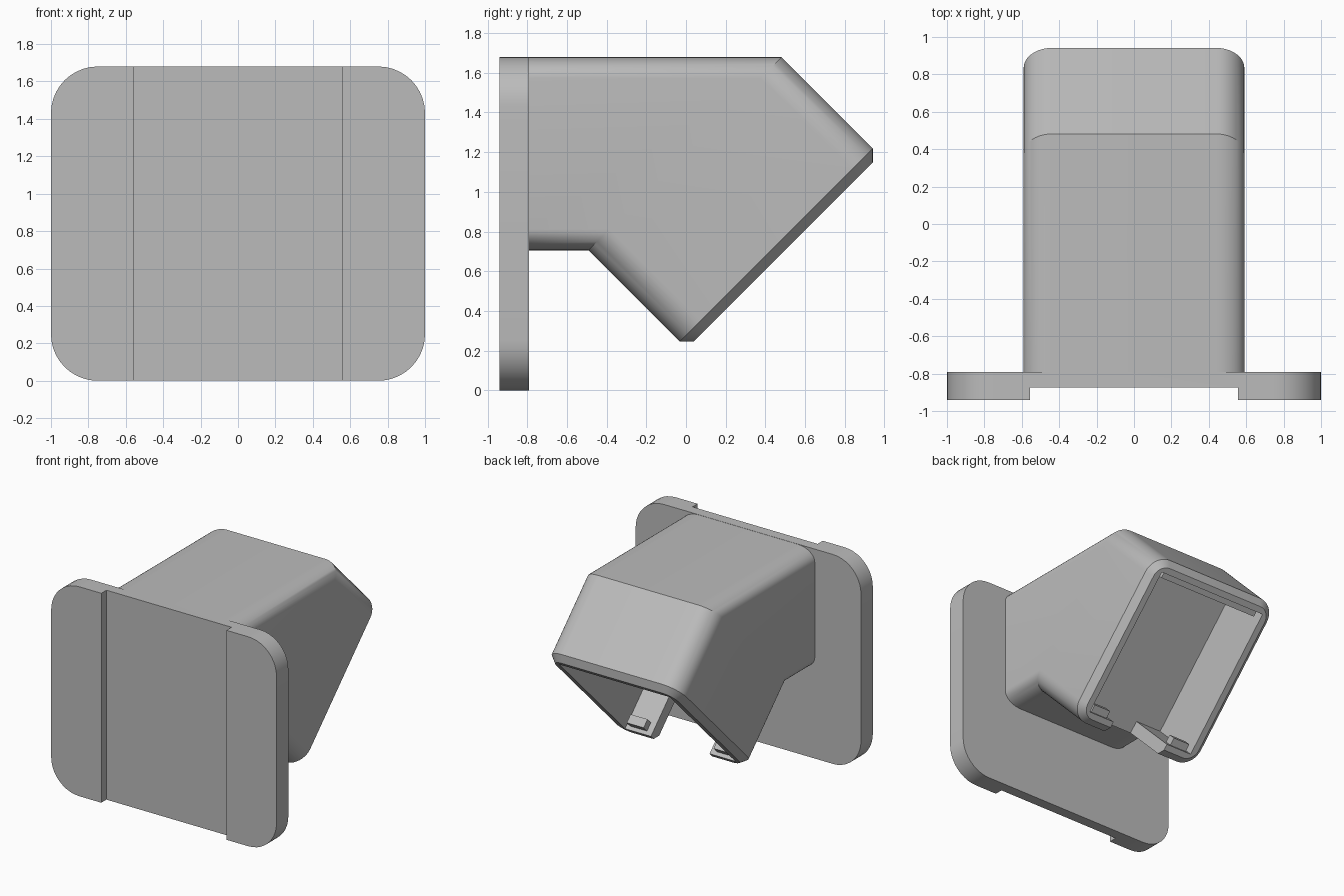
import bpy, bmesh, math
from mathutils import Vector, Matrix

cube = bpy.data.objects.get("Cube")
if cube:
    bpy.data.objects.remove(cube, do_unlink=True)

grey = bpy.data.materials.new("plain grey")
grey.use_nodes = True
grey.diffuse_color = (0.5, 0.5, 0.5, 1)
grey.node_tree.nodes["Principled BSDF"].inputs["Base Color"].default_value = (0.5, 0.5, 0.5, 1)

# Slanted frame of the socket: local x = width, y = outward depth, z = height
S = math.sqrt(0.5)
BEND = Vector((0, -0.005, 1.192))
SOCKET = Matrix.Translation(BEND) @ Matrix.Rotation(math.radians(-45), 4, 'X')


def rounded_rect(half_w, half_h, r, steps=10):
    points = []
    for i, (sx, sy) in enumerate([(1, 1), (-1, 1), (-1, -1), (1, -1)]):
        for k in range(steps + 1):
            a = math.pi / 2 * (i + k / steps)
            points.append((sx * (half_w - r) + r * math.cos(a),
                           sy * (half_h - r) + r * math.sin(a)))
    return points


def finish(bm, name):
    bmesh.ops.recalc_face_normals(bm, faces=bm.faces)
    mesh = bpy.data.meshes.new(name)
    bm.to_mesh(mesh)
    bm.free()
    mesh.materials.append(grey)
    obj = bpy.data.objects.new(name, mesh)
    bpy.context.collection.objects.link(obj)
    return obj


def loft(name, rings):
    bm = bmesh.new()
    loops = [[bm.verts.new(p) for p in ring] for ring in rings]
    for a, b in zip(loops, loops[1:]):
        for i in range(len(a)):
            j = (i + 1) % len(a)
            bm.faces.new((a[i], a[j], b[j], b[i]))
    bm.faces.new(loops[0])
    bm.faces.new(loops[-1])
    return finish(bm, name)


def box(name, x, y, z, matrix=Matrix()):
    bm = bmesh.new()
    bmesh.ops.create_cube(bm, size=1)
    for v in bm.verts:
        v.co = matrix @ Vector([lo + (c + 0.5) * (hi - lo)
                                for c, (lo, hi) in zip(v.co, (x, y, z))])
    return finish(bm, name)


def activate(obj):
    bpy.ops.object.select_all(action='DESELECT')
    obj.select_set(True)
    bpy.context.view_layer.objects.active = obj


def cut(obj, cutter):
    cutter.hide_render = True
    mod = obj.modifiers.new("cut", 'BOOLEAN')
    mod.operation = 'DIFFERENCE'
    mod.solver = 'EXACT'
    mod.object = cutter
    activate(obj)
    bpy.ops.object.modifier_apply(modifier=mod.name)
    bpy.data.objects.remove(cutter, do_unlink=True)


def smooth(obj):
    activate(obj)
    bpy.ops.object.shade_smooth_by_angle(angle=math.radians(30))


# Mounting plate with a wide groove down its front
outline = rounded_rect(1, 0.84, 0.25)
plate = loft("mounting_plate", [[(x, y, z + 0.84) for x, z in outline] for y in (-0.94, -0.79)])
cut(plate, box("groove_cutter", (-0.555, 0.555), (-1.1, -0.875), (-0.2, 1.9)))
smooth(plate)

# Bent housing: straight duct, bend, slanted socket, chamfered rim
section = rounded_rect(0.59, 0.688, 0.15)
rim = rounded_rect(0.54, 0.638, 0.10)
housing = loft("housing", [
    [(x, -0.79, BEND.z + h * S) for x, h in section],
    [SOCKET @ Vector((x, 0, h)) for x, h in section],
    [SOCKET @ Vector((x, 0.65, h)) for x, h in section],
    [SOCKET @ Vector((x, 0.70, h)) for x, h in rim]])

# Socket pocket and cable slot through its lower wall
cut(housing, box("pocket_cutter", (-0.49, 0.49), (0.20, 0.9), (-0.59, 0.59), SOCKET))
cut(housing, box("slot_cutter", (-0.26, 0.26), (0.20, 0.9), (-0.9, -0.5), SOCKET))
smooth(housing)

# Ledge along the upper wall of the pocket
box("upper_ledge", (-0.45, 0.45), (0.19, 0.67), (0.545, 0.60), SOCKET)

# Retaining clips on the lower wall
for side, name in ((1, "left_clip"), (-1, "right_clip")):
    xs = sorted((side * 0.31, side * 0.46))
    box(name, xs, (0.60, 0.67), (-0.60, -0.53), SOCKET)
